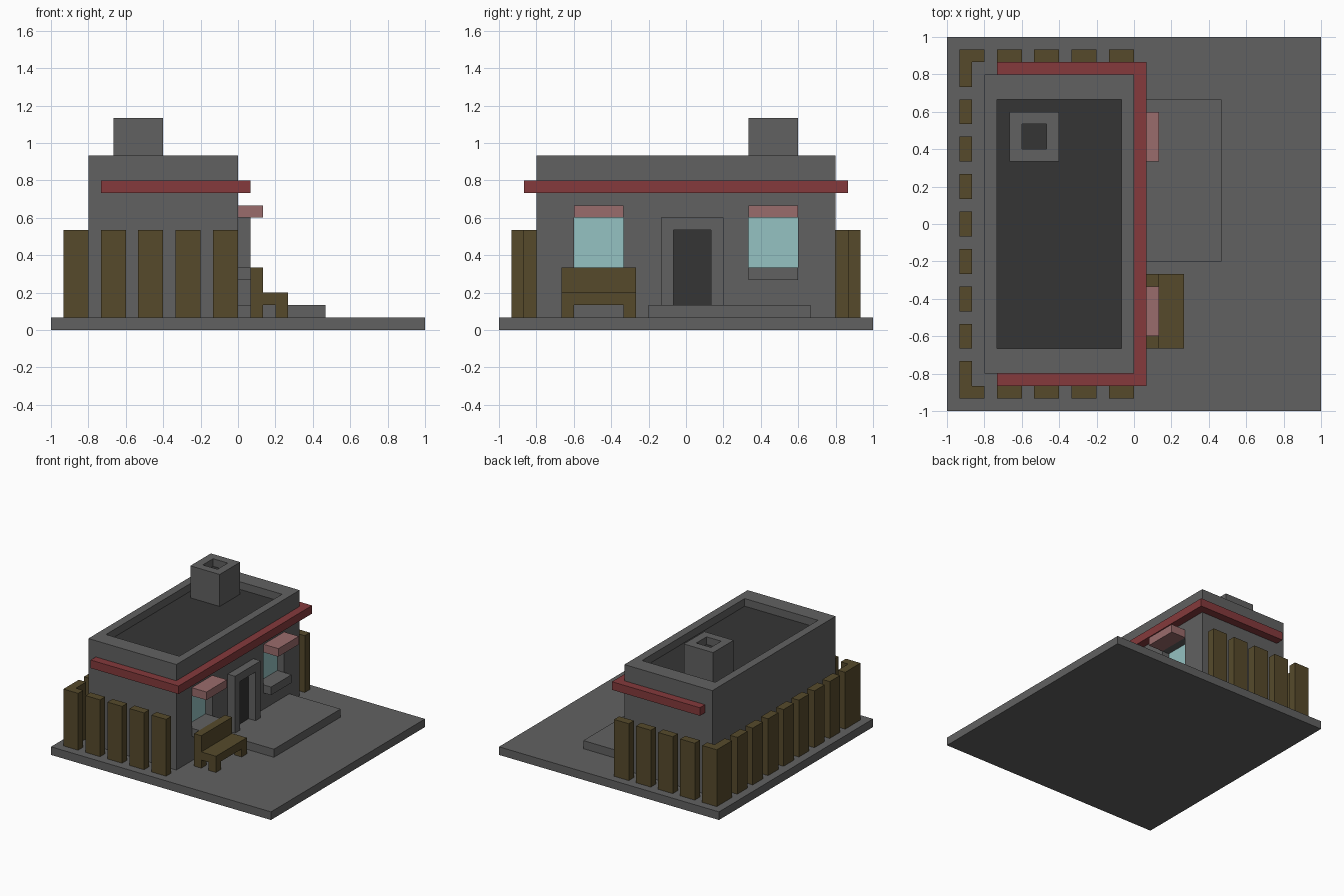
import bpy, bmesh
from mathutils import Vector

cube = bpy.data.objects.get("Cube")
if cube:
    bpy.data.objects.remove(cube, do_unlink=True)

U = 1 / 15  # every part sits on a grid of this size


def material(name, hex_code):
    def lin(c):
        return c / 12.92 if c <= 0.04045 else ((c + 0.055) / 1.055) ** 2.4
    col = [lin(int(hex_code[i:i + 2], 16) / 255) for i in (0, 2, 4)] + [1]
    m = bpy.data.materials.new(name)
    m.diffuse_color = col
    m.use_nodes = True
    bsdf = next(n for n in m.node_tree.nodes if n.type == 'BSDF_PRINCIPLED')
    bsdf.inputs["Base Color"].default_value = col
    bsdf.inputs["Roughness"].default_value = 0.9
    return m


STONE = material("grey stone", "616161")
DARK = material("charcoal", "353535")
RED = material("dark red", "853A3C")
PINK = material("dusty pink", "9A6C6C")
WOOD = material("brown wood", "564A2B")
GLASS = material("pale blue glass", "95C2C2")


def finish(name, bm, mat):
    bmesh.ops.recalc_face_normals(bm, faces=bm.faces)
    me = bpy.data.meshes.new(name)
    bm.to_mesh(me)
    bm.free()
    me.materials.append(mat)
    ob = bpy.data.objects.new(name, me)
    bpy.context.collection.objects.link(ob)
    return ob


def boxes(name, mat, *specs):
    """One object of boxes, each (x0, x1, y0, y1, z0, z1) in grid units."""
    bm = bmesh.new()
    for x0, x1, y0, y1, z0, z1 in specs:
        lo, hi = Vector((x0, y0, z0)) * U, Vector((x1, y1, z1)) * U
        for v in bmesh.ops.create_cube(bm, size=1)["verts"]:
            v.co = (lo + hi) / 2 + v.co * (hi - lo)
    return finish(name, bm, mat)


def prism(name, mat, outline, a, b, axis="z"):
    """Extrude an outline from a to b: (x, y) along z, (x, z) along y, or (y, z) along x."""
    place = {"z": lambda p: (p[0], p[1], a),
             "y": lambda p: (p[0], a, p[1]),
             "x": lambda p: (a, p[0], p[1])}[axis]
    step = {"z": (0, 0, b - a), "y": (0, b - a, 0), "x": (b - a, 0, 0)}[axis]
    bm = bmesh.new()
    face = bm.faces.new([bm.verts.new(Vector(place(p)) * U) for p in outline])
    new = bmesh.ops.extrude_face_region(bm, geom=[face])["geom"]
    verts = [g for g in new if isinstance(g, bmesh.types.BMVert)]
    bmesh.ops.translate(bm, vec=Vector(step) * U, verts=verts)
    return finish(name, bm, mat)


def cut(ob, *specs):
    """Carve boxes out of an object."""
    cutter = boxes("cutter", DARK, *specs)
    cutter.hide_render = True
    mod = ob.modifiers.new("cut", 'BOOLEAN')
    mod.operation, mod.solver, mod.object = 'DIFFERENCE', 'EXACT', cutter
    bpy.context.view_layer.objects.active = ob
    bpy.ops.object.modifier_apply(modifier=mod.name)
    bpy.data.objects.remove(cutter, do_unlink=True)
    while len(ob.data.materials) > 1:
        ob.data.materials.pop()
    for p in ob.data.polygons:
        p.material_index = 0


# Ground slab and entrance platform
boxes("ground_slab", STONE, (-15, 15, -15, 15, 0, 1))
boxes("entrance_platform", STONE, (0, 7, -3, 10, 1, 2))

# Building with sunken roof and window recesses
windows = {"right": (-9, -5), "left": (5, 9)}
building = boxes("building", STONE, (-12, 0, -12, 12, 1, 14))
cut(building, (-11, -1, -10, 10, 13, 15),
    *[(-1, 1, y0, y1, 5, 9) for y0, y1 in windows.values()])
boxes("roof_floor", DARK, (-11, -1, -10, 10, 13, 13.06))

# Chimney with a dark flue
chimney = boxes("chimney", STONE, (-10, -6, 5, 9, 13, 17))
cut(chimney, (-9, -7, 6, 8, 16, 18))
boxes("chimney_flue", DARK, (-9, -7, 6, 8, 16, 16.06))

# Red band wrapping three sides
prism("red_band", RED, [(-11, -13), (1, -13), (1, 13), (-11, 13),
                        (-11, 12), (0, 12), (0, -12), (-11, -12)], 11, 12)

# Windows: glass, sill and awning
for side, (y0, y1) in windows.items():
    boxes(f"window_glass_{side}", GLASS, (-1, -0.94, y0, y1, 5, 9))
    boxes(f"window_sill_{side}", STONE, (0, 1, y0, y1, 4, 5))
    boxes(f"window_awning_{side}", PINK, (0, 2, y0, y1, 9, 10))

# Door and its frame
prism("door_frame", STONE, [(-2, 2), (-2, 9), (3, 9), (3, 2),
                            (2, 2), (2, 8), (-1, 8), (-1, 2)], 0, 1, "x")
boxes("door", DARK, (0, 0.06, -1, 2, 2, 8))

# Bench: seat and back in one profile, four legs
prism("bench_seat", WOOD, [(1, 2), (4, 2), (4, 3), (2, 3), (2, 5), (1, 5)], -10, -4, "y")
boxes("bench_legs", WOOD, *[(x, x + 1, y, y + 1, 1, 2) for x in (1, 3) for y in (-10, -5)])

# Fence: back row, two side rows and L-shaped corners
for i, y in enumerate(range(-10, 9, 3)):
    boxes(f"fence_back_post_{i + 1}", WOOD, (-14, -13, y, y + 2, 1, 8))
for side, s in (("left", 1), ("right", -1)):
    for i, x in enumerate(range(-11, 0, 3)):
        boxes(f"fence_{side}_post_{i + 1}", WOOD,
              (x, x + 2, min(13 * s, 14 * s), max(13 * s, 14 * s), 1, 8))
    prism(f"fence_corner_{side}", WOOD,
          [(x, y * s) for x, y in ((-14, 11), (-13, 11), (-13, 13), (-12, 13), (-12, 14), (-14, 14))],
          1, 8)
